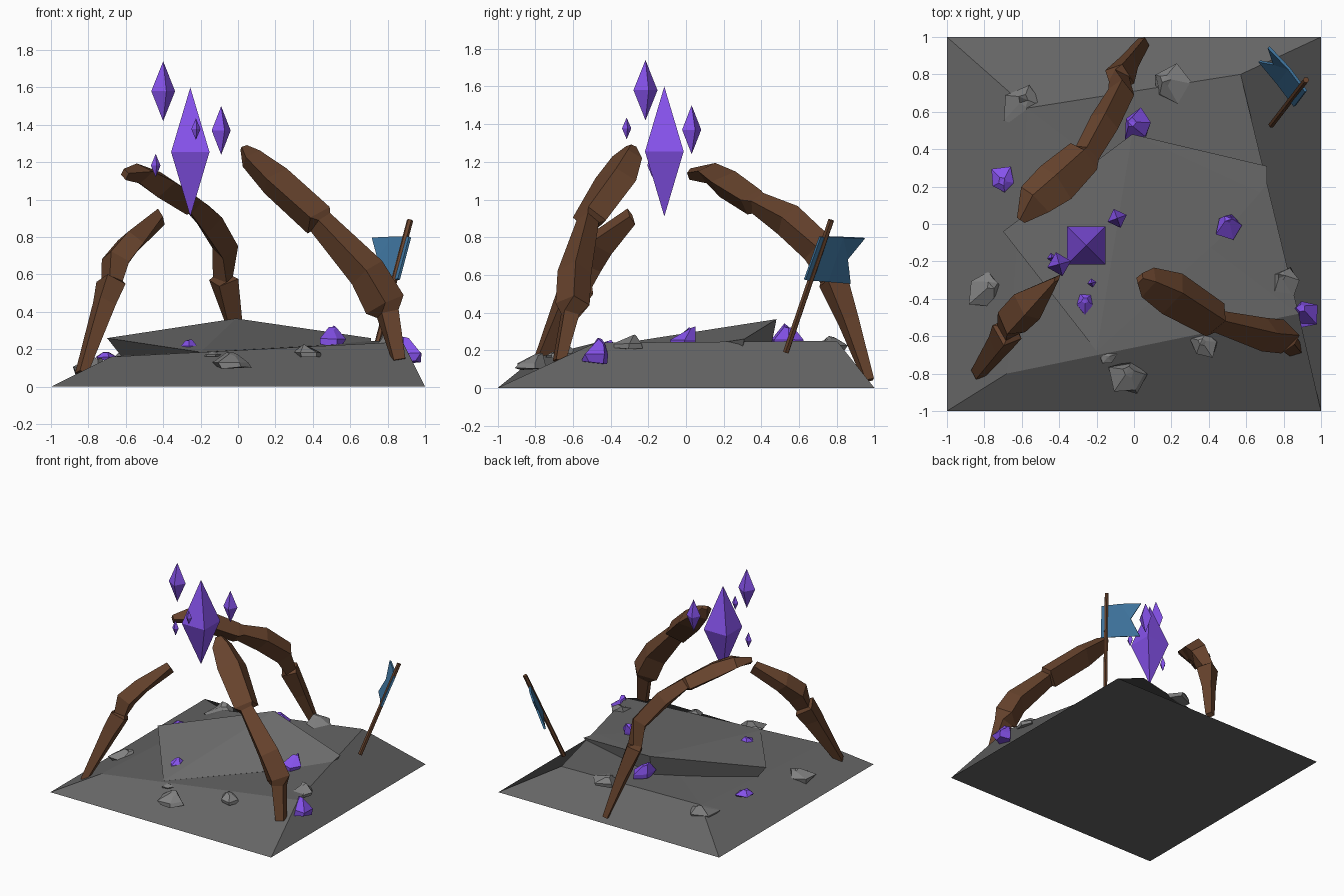
import bpy, bmesh, math, random
from mathutils import Vector, Matrix

if "Cube" in bpy.data.objects:
    bpy.data.objects.remove(bpy.data.objects["Cube"])

random.seed(4)


def material(name, rgb):
    m = bpy.data.materials.new(name)
    m.diffuse_color = (*rgb, 1)
    m.use_nodes = True
    m.node_tree.nodes["Principled BSDF"].inputs["Base Color"].default_value = m.diffuse_color
    return m


WOOD = material("wood", (0.135, 0.056, 0.026))
CRYSTAL = material("crystal", (0.24, 0.085, 0.84))
CLOTH = material("cloth", (0.05, 0.18, 0.35))
GROUND = material("ground", (0.13, 0.13, 0.13))
SLAB = material("slab_stone", (0.17, 0.17, 0.17))
ROCK = material("rock", (0.22, 0.22, 0.22))


def finish(name, bm, mat=None):
    bmesh.ops.recalc_face_normals(bm, faces=bm.faces[:])
    me = bpy.data.meshes.new(name)
    bm.to_mesh(me)
    bm.free()
    ob = bpy.data.objects.new(name, me)
    bpy.context.collection.objects.link(ob)
    if mat:
        me.materials.append(mat)
    return ob


def loft(name, rings, mat=None):
    """Skin a closed solid over rings that have equal vertex counts."""
    bm = bmesh.new()
    vs = [[bm.verts.new(p) for p in r] for r in rings]
    n = len(vs[0])
    for a, b in zip(vs, vs[1:]):
        for i in range(n):
            j = (i + 1) % n
            bm.faces.new((a[i], a[j], b[j], b[i]))
    caps = [bm.faces.new(vs[0]), bm.faces.new(vs[-1])]
    bmesh.ops.triangulate(bm, faces=caps)
    return finish(name, bm, mat)


def limb(name, path):
    """Angular root: path of (x, y, z, side half width, depth half width)."""
    pts = [Vector(p[:3]) for p in path]
    rings = []
    for i, p in enumerate(path):
        t = (pts[min(i + 1, len(pts) - 1)] - pts[max(i - 1, 0)]).normalized()
        side = t.cross(Vector((0, 0, 1))).normalized()
        nor = side.cross(t)
        c, w, h = pts[i], p[3], p[4]
        rings.append([c + side * w, c + nor * h + side * w * 0.25,
                      c - side * w + nor * h * 0.2, c - nor * h - side * w * 0.2])
    loft(name, rings, WOOD)


def chunk(name, x, y, z, r, h, turn, mat=None, tip=(0, 0)):
    """Rough five-sided lump sunk in the ground, its peak shifted by tip."""
    rings = []
    for k, zz in ((0.9, -0.5), (1.0, 0.1), (0.3, 1.0)):
        ring = []
        for i in range(5):
            a = turn + i * math.tau / 5
            q = r * k * random.uniform(0.7, 1.2)
            ring.append((x + q * math.cos(a) + tip[0] * r * max(zz, 0),
                         y + q * math.sin(a) + tip[1] * r * max(zz, 0),
                         z + h * zz * random.uniform(0.6, 1.1)))
        rings.append(ring)
    loft(name, rings, mat)


# Ground mound: square foot, uneven flat top
loft("ground_mound", [
    [(-1, -1, 0), (1, -1, 0), (1, 1, 0), (-1, 1, 0)],
    [(-0.68, -0.8, 0.16), (0.88, -0.48, 0.24), (0.57, 0.8, 0.25), (-0.57, 0.62, 0.17)]],
    GROUND)

# Tilted slab on the mound, undercut at the left and back
slab = [(-0.7, -0.04, 0.26), (-0.2, -0.68, 0.185), (0.71, 0.15, 0.235),
        (0.71, 0.31, 0.26), (-0.01, 0.48, 0.365)]
loft("tilted_slab", [[(x * 0.87 + 0.02, y * 0.9, 0.12) for x, y, z in slab], slab], SLAB)

# Three arching roots with stepped joints and blade-like tips
limb("front_left_root", [
    (-0.835, -0.8, 0.07, 0.04, 0.035), (-0.71, -0.63, 0.44, 0.07, 0.08),
    (-0.675, -0.57, 0.55, 0.085, 0.095), (-0.67, -0.56, 0.565, 0.06, 0.07),
    (-0.65, -0.52, 0.67, 0.09, 0.09), (-0.57, -0.44, 0.77, 0.095, 0.075),
    (-0.41, -0.29, 0.91, 0.012, 0.05)])
limb("front_right_root", [
    (0.86, -0.67, 0.14, 0.045, 0.04), (0.80, -0.61, 0.39, 0.06, 0.07),
    (0.785, -0.6, 0.44, 0.09, 0.11), (0.69, -0.59, 0.61, 0.09, 0.1),
    (0.44, -0.52, 0.88, 0.06, 0.07), (0.43, -0.51, 0.89, 0.1, 0.09),
    (0.2, -0.37, 1.1, 0.12, 0.085), (0.07, -0.31, 1.22, 0.085, 0.06),
    (0.03, -0.29, 1.28, 0.03, 0.02)])
limb("back_root", [
    (0.05, 0.97, 0.04, 0.035, 0.03), (-0.03, 0.86, 0.36, 0.055, 0.06),
    (-0.08, 0.78, 0.57, 0.085, 0.08), (-0.08, 0.77, 0.585, 0.055, 0.065),
    (-0.07, 0.7, 0.74, 0.07, 0.09), (-0.16, 0.54, 0.89, 0.08, 0.09),
    (-0.25, 0.38, 0.98, 0.07, 0.06), (-0.27, 0.36, 0.985, 0.1, 0.07),
    (-0.42, 0.22, 1.08, 0.12, 0.075), (-0.53, 0.13, 1.14, 0.1, 0.055),
    (-0.605, 0.02, 1.135, 0.025, 0.03)])

# Floating four-sided crystals: x, y, bottom, top, half width, turn
for i, (x, y, lo, hi, r, turn) in enumerate([
        (-0.255, -0.115, 0.91, 1.60, 0.145, 45), (-0.40, -0.215, 1.42, 1.74, 0.066, 15),
        (-0.09, 0.03, 1.24, 1.50, 0.054, 20), (-0.44, -0.18, 1.12, 1.245, 0.026, 10),
        (-0.225, -0.315, 1.32, 1.435, 0.025, 10)]):
    bm = bmesh.new()
    for d, a, b in ((1, (lo + hi) / 2, hi), (-1, (lo + hi) / 2, lo)):
        m = Matrix.Translation((x, y, (a + b) / 2)) @ Matrix.Rotation(math.radians(turn), 4, 'Z') \
            @ Matrix.Diagonal((1, 1, d, 1))
        bmesh.ops.create_cone(bm, cap_ends=False, segments=4, radius1=r, radius2=0,
                              depth=abs(b - a), matrix=m)
    bmesh.ops.remove_doubles(bm, verts=bm.verts[:], dist=0.001)
    finish(f"floating_crystal_{i + 1}", bm, CRYSTAL)

# Crystal shards in the ground
for i, (x, y, z, r, h, tip) in enumerate([
        (0.505, -0.01, 0.25, 0.075, 0.075, (0, 0.5)), (-0.26, -0.42, 0.215, 0.06, 0.045, (0, 0.2)),
        (0.91, -0.48, 0.17, 0.08, 0.09, (-0.2, 0.4)), (0.03, 0.53, 0.25, 0.09, 0.085, (-0.5, 0.1)),
        (-0.70, 0.23, 0.155, 0.075, 0.03, (0, 0))]):
    chunk(f"ground_shard_{i + 1}", x, y, z, r, h, i * 0.9, CRYSTAL, tip)

# Loose rocks
for i, (x, y, z, r, h, tip) in enumerate([
        (-0.6, 0.62, 0.13, 0.105, 0.07, (0.1, 0.4)), (0.2, 0.74, 0.22, 0.105, 0.055, (-0.3, 0.3)),
        (0.82, -0.31, 0.23, 0.08, 0.05, (-0.4, 0.4)), (-0.8, -0.35, 0.10, 0.1, 0.07, (0.4, 0.3)),
        (-0.03, -0.82, 0.125, 0.1, 0.055, (0, 0.3)), (0.38, -0.645, 0.18, 0.075, 0.045, (-0.2, 0.2)),
        (-0.14, -0.71, 0.17, 0.05, 0.02, (0, 0))]):
    chunk(f"rock_{i + 1}", x, y, z, r, h, i * 1.3, ROCK, tip)

# Leaning flag pole
a, b = Vector((0.735, 0.53, 0.19)), Vector((0.92, 0.77, 0.89))
bm = bmesh.new()
bmesh.ops.create_cone(bm, cap_ends=True, segments=6, radius1=0.017, radius2=0.017,
                      depth=(b - a).length,
                      matrix=Matrix.Translation((a + b) / 2)
                      @ (b - a).to_track_quat('Z', 'Y').to_matrix().to_4x4())
finish("flag_pole", bm, WOOD)

# Swallow-tailed flag with a soft fold
bm = bmesh.new()
top = [bm.verts.new(p) for p in ((0.92, 0.71, 0.80), (0.83, 0.83, 0.80), (0.72, 0.945, 0.795))]
low = [bm.verts.new(p) for p in ((0.86, 0.63, 0.575), (0.77, 0.75, 0.565), (0.67, 0.87, 0.555))]
notch = bm.verts.new((0.75, 0.855, 0.685))
bm.faces.new((low[0], low[1], top[1], top[0]))
bm.faces.new((low[1], notch, top[1]))
bm.faces.new((low[1], low[2], notch))
bm.faces.new((top[1], notch, top[2]))
flag = finish("flag", bm, CLOTH)
mod = flag.modifiers.new("thickness", 'SOLIDIFY')
mod.thickness = 0.015
mod.offset = 0
